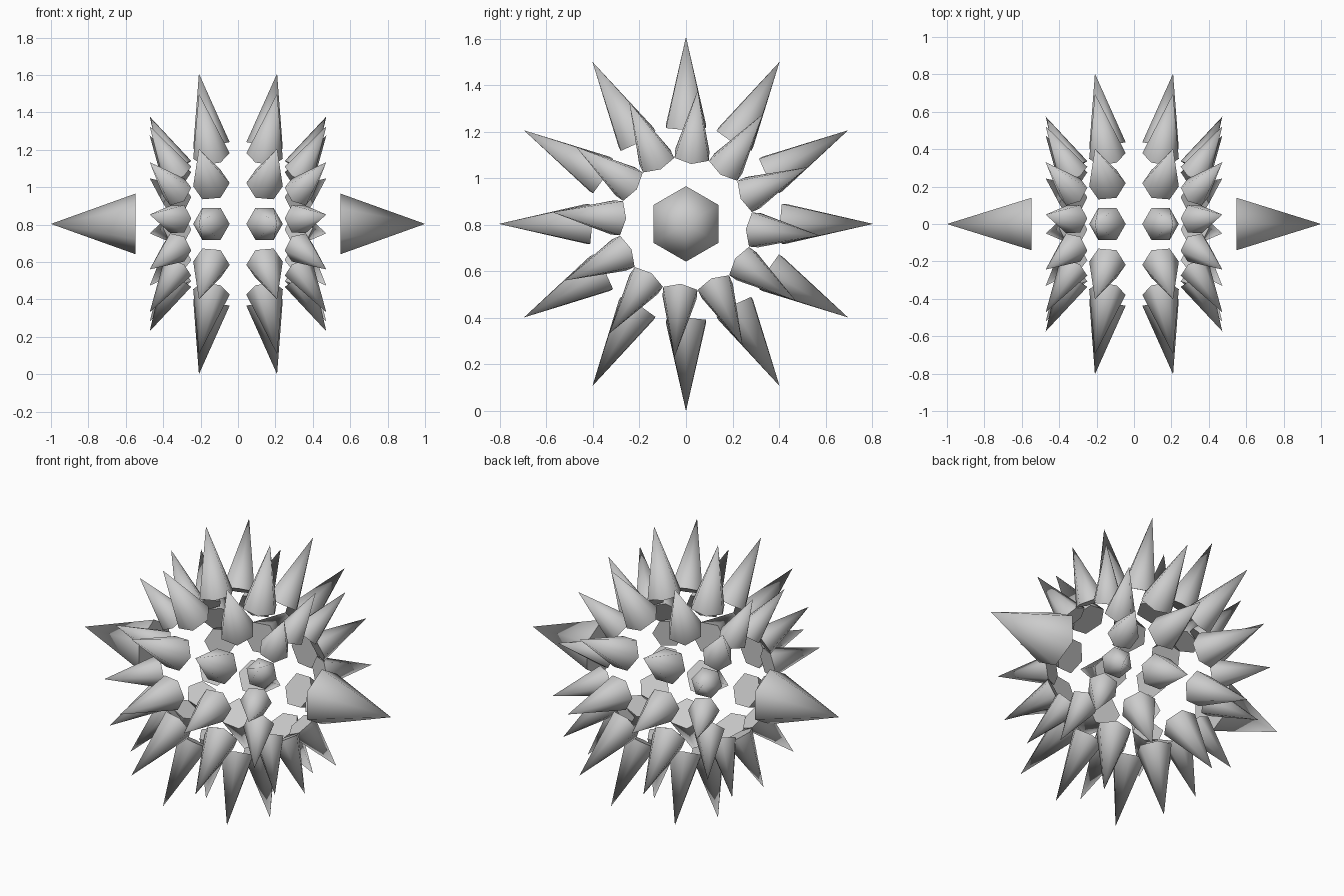
import bpy, bmesh
from math import sin, cos, pi, radians
from mathutils import Vector

if "Cube" in bpy.data.objects:
    bpy.data.objects.remove(bpy.data.objects["Cube"])

CENTER = Vector((0, 0, 0.804))


def add_spike(bm, base, tip, radius, meridian):
    """Hexagonal cone; one base corner lies in the meridian plane."""
    axis = (tip - base).normalized()
    e2 = axis.cross(meridian).normalized()
    e1 = e2.cross(axis)
    ring = [bm.verts.new(base + radius * (cos(k * pi / 3) * e1 + sin(k * pi / 3) * e2))
            for k in range(6)]
    apex = bm.verts.new(tip)
    cap = bm.faces.new(ring[::-1])
    for k in range(6):
        bm.faces.new((ring[k], ring[(k + 1) % 6], apex)).smooth = True
    for e in cap.edges:
        e.smooth = False


def finish(bm, name):
    bmesh.ops.recalc_face_normals(bm, faces=bm.faces)
    mesh = bpy.data.meshes.new(name)
    bm.to_mesh(mesh)
    bm.free()
    ob = bpy.data.objects.new(name, mesh)
    ob.location = CENTER
    bpy.context.collection.objects.link(ob)


def spike_ring(name, side, base, tip, radius, phase):
    """Twelve spikes around the x axis; base and tip are (x, distance from axis)."""
    bm = bmesh.new()
    for k in range(12):
        a = radians(30 * k + phase)
        out = Vector((0, cos(a), sin(a)))
        x = Vector((side, 0, 0))
        add_spike(bm, base[0] * x + base[1] * out, tip[0] * x + tip[1] * out, radius, x)
    finish(bm, name)


for side, label in ((-1, "left"), (1, "right")):
    # Long spikes near the middle
    spike_ring(f"inner_spikes_{label}", side, (0.142, 0.42), (0.209, 0.804), 0.099, 0)
    # Shorter spikes, tilted outwards and slightly turned
    spike_ring(f"outer_spikes_{label}", side, (0.325, 0.298), (0.472, 0.576), 0.085, -5)
    # Large spike on the end of the axis
    bm = bmesh.new()
    add_spike(bm, Vector((side * 0.548, 0, 0)), Vector((side, 0, 0)), 0.162, Vector((0, 0, 1)))
    finish(bm, f"end_spike_{label}")
